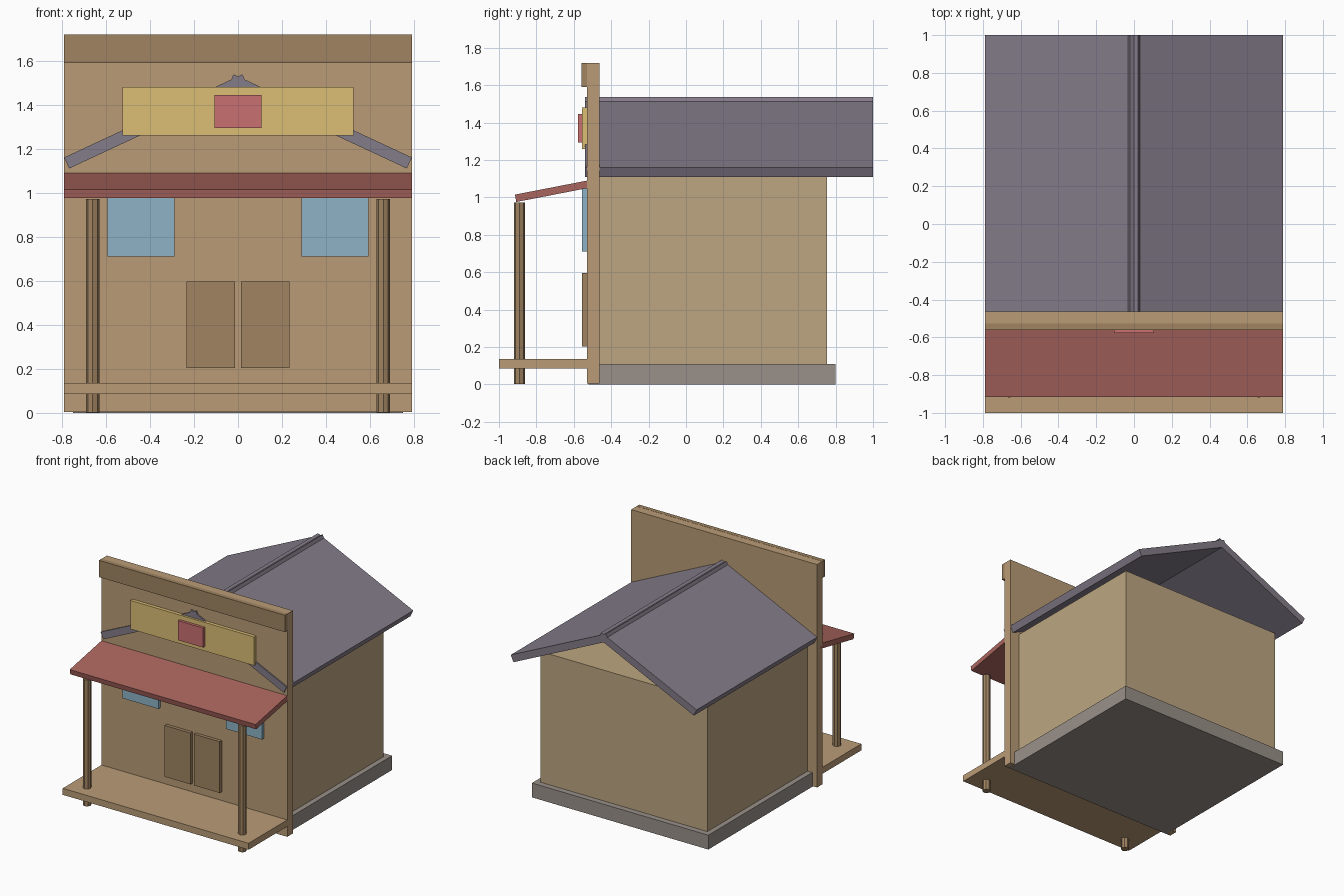
import bpy, bmesh
from math import radians, sin, cos
from mathutils import Matrix

if "Cube" in bpy.data.objects:
    bpy.data.objects.remove(bpy.data.objects["Cube"])


def material(name, rgb):
    m = bpy.data.materials.new(name)
    m.diffuse_color = (*rgb, 1)
    m.use_nodes = True
    m.node_tree.nodes["Principled BSDF"].inputs["Base Color"].default_value = m.diffuse_color
    return m


WOOD = material("wood", (0.49, 0.33, 0.18))
WALL = material("wall_boards", (0.51, 0.38, 0.22))
DARK = material("dark_wood", (0.35, 0.23, 0.12))
STONE = material("stone", (0.32, 0.28, 0.25))
ROOF = material("roof", (0.23, 0.20, 0.25))
RED = material("awning_red", (0.40, 0.13, 0.11))
YELLOW = material("sign_yellow", (0.72, 0.52, 0.18))
PINK = material("emblem_red", (0.58, 0.16, 0.16))
GLASS = material("glass", (0.27, 0.45, 0.56))


def finish(name, bm, mat):
    me = bpy.data.meshes.new(name)
    bmesh.ops.recalc_face_normals(bm, faces=bm.faces)
    bm.to_mesh(me)
    bm.free()
    me.materials.append(mat)
    ob = bpy.data.objects.new(name, me)
    bpy.context.collection.objects.link(ob)
    return ob


def box(name, x, y, z, mat):
    """Box from (min, max) ranges on each axis."""
    bm = bmesh.new()
    bmesh.ops.create_cube(bm, size=1)
    for v in bm.verts:
        v.co = [r[0] + (c + 0.5) * (r[1] - r[0]) for r, c in zip((x, y, z), v.co)]
    return finish(name, bm, mat)


def slab(name, axis, pts, span, mat):
    """Extrude a profile along x (pts are y,z) or y (pts are x,z)."""
    bm = bmesh.new()
    place = (lambda p, s: (s, *p)) if axis == "x" else (lambda p, s: (p[0], s, p[1]))
    face = bm.faces.new([bm.verts.new(place(p, span[0])) for p in pts])
    ext = bmesh.ops.extrude_face_region(bm, geom=[face])
    for v in ext["geom"]:
        if isinstance(v, bmesh.types.BMVert):
            setattr(v.co, axis, span[1])
    return finish(name, bm, mat)


def tilted(start, angle, length, thick):
    """Rectangle profile whose top edge starts at a point and rises at an angle."""
    (a, b), c, s = start, cos(angle), sin(angle)
    return [(a, b), (a + length * c, b + length * s),
            (a + length * c + thick * s, b + length * s - thick * c),
            (a + thick * s, b - thick * c)]


W = (-0.79, 0.79)

# Main building
box("foundation", (-0.75, 0.75), (-0.52, 0.80), (0, 0.11), STONE)
box("building_body", (-0.71, 0.71), (-0.50, 0.755), (0.11, 1.115), WALL)

# False front with cornice and sign
box("false_front", W, (-0.53, -0.463), (0.005, 1.718), WOOD)
box("cornice", W, (-0.56, -0.528), (1.59, 1.719), DARK)
box("sign_board", (-0.525, 0.525), (-0.556, -0.53), (1.26, 1.48), YELLOW)
box("sign_emblem", (-0.107, 0.107), (-0.577, -0.555), (1.295, 1.445), PINK)

# Porch deck and awning
box("porch_deck", W, (-1.0, -0.529), (0.085, 0.135), WOOD)
slab("awning", "x", tilted((-0.915, 1.015), radians(11), 0.42, 0.04), W, RED)

# Roof slabs crossing at the ridge, plus mirrored posts, windows and doors
profile = tilted((-0.79, 1.16), radians(25), 0.81 / cos(radians(25)), 0.055)
for side, s in (("left", -1), ("right", 1)):
    slab(side + "_roof", "y", [(-s * x, z) for x, z in profile], (-0.54, 1.0), ROOF)
    bm = bmesh.new()
    bmesh.ops.create_cone(bm, cap_ends=True, segments=8, radius1=0.03, radius2=0.03,
                          depth=0.97, matrix=Matrix.Translation((s * 0.66, -0.89, 0.487)))
    finish(side + "_post", bm, DARK)
    box(side + "_window", sorted((s * 0.288, s * 0.592)), (-0.556, -0.53), (0.71, 1.05), GLASS)
    box(side + "_door", sorted((s * 0.014, s * 0.234)), (-0.556, -0.53), (0.203, 0.597), DARK)
